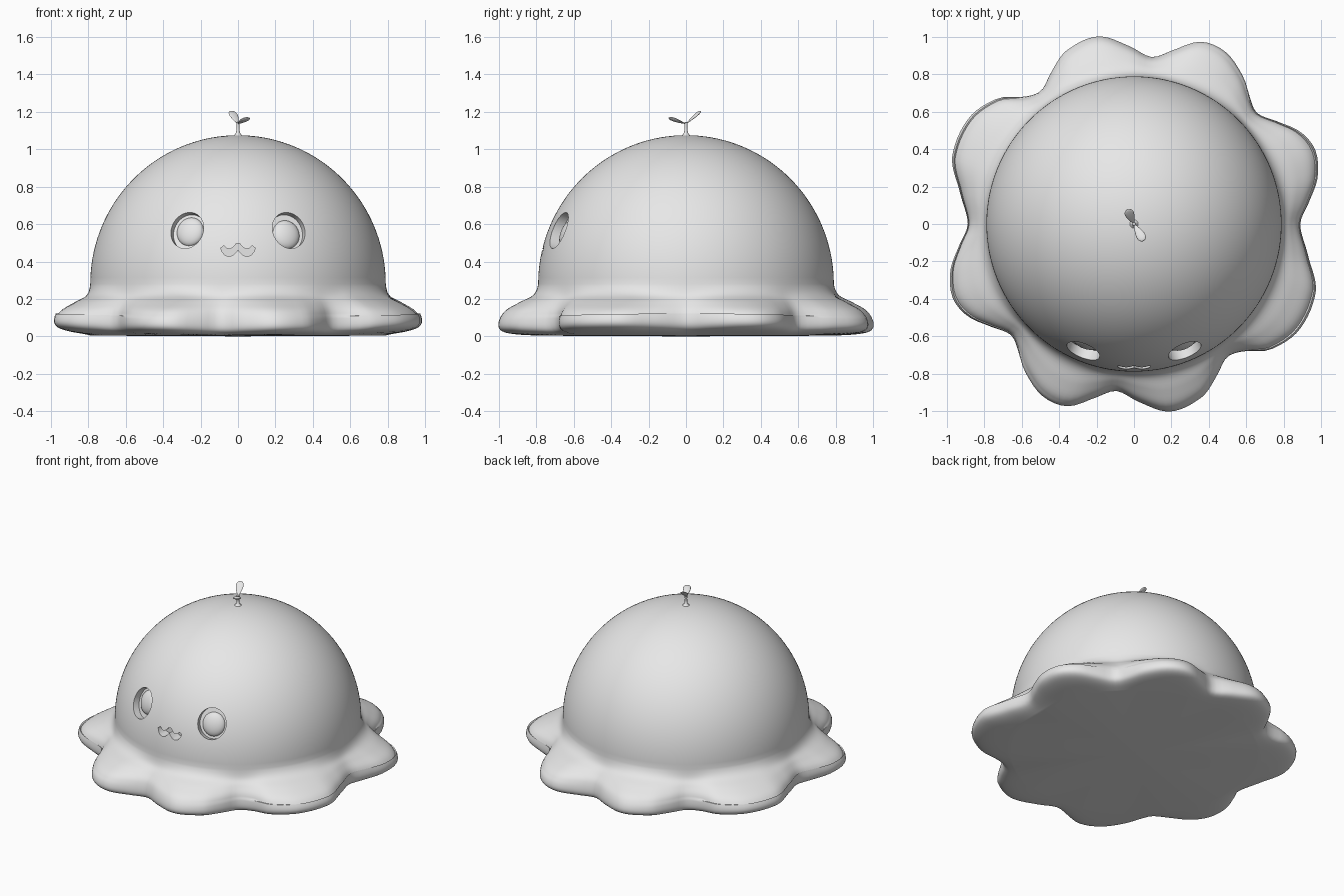
import bpy, bmesh
from math import sin, cos, pi, radians
from mathutils import Vector

if "Cube" in bpy.data.objects:
    bpy.data.objects.remove(bpy.data.objects["Cube"])

grey = bpy.data.materials.new("pale_grey")
grey.use_nodes = True
grey.diffuse_color = (0.8, 0.8, 0.8, 1)
grey.node_tree.nodes["Principled BSDF"].inputs["Base Color"].default_value = (0.8, 0.8, 0.8, 1)


def finish(name, bm):
    """Turn a bmesh into a named grey object."""
    bmesh.ops.recalc_face_normals(bm, faces=bm.faces)
    mesh = bpy.data.meshes.new(name)
    bm.to_mesh(mesh)
    bm.free()
    obj = bpy.data.objects.new(name, mesh)
    mesh.materials.append(grey)
    bpy.context.collection.objects.link(obj)
    return obj


def select(obj):
    bpy.ops.object.select_all(action='DESELECT')
    obj.select_set(True)
    bpy.context.view_layer.objects.active = obj


def smooth(obj, angle=40):
    select(obj)
    bpy.ops.object.shade_smooth_by_angle(angle=radians(angle))


def spline(a, b, c, d, t):
    """Catmull-Rom value between b and c."""
    return b + 0.5 * t * (c - a + t * (2*a - 5*b + 4*c - d + t * (3*(b - c) + d - a)))


def loft(bm, rings, start, end):
    """Bridge closed rings of points and close both ends at a point."""
    loops = [[bm.verts.new(p) for p in ring] for ring in rings]
    n = len(loops[0])
    first, last = bm.verts.new(start), bm.verts.new(end)
    for i in range(n):
        j = (i + 1) % n
        bm.faces.new((first, loops[0][i], loops[0][j]))
        bm.faces.new((last, loops[-1][j], loops[-1][i]))
        for a, b in zip(loops, loops[1:]):
            bm.faces.new((a[i], b[i], b[j], a[j]))


# Skirt outline: angle and radius over half a turn, repeated for the other half
half = [(0, .888), (8, .95), (14, 1.01), (22, 1.045), (29, 1.015), (36, .937),
        (42, .885), (47, .913), (53, .976), (62, 1.04), (70, 1.035), (78, .945),
        (84, .897), (91, .947), (101, 1.02), (112, .99), (119, .92), (125, .868),
        (131, .9), (137, .988), (147, 1.047), (160, 1.034), (169, .95)]
knots = [(a + turn, r) for turn in (-180, 0, 180) for a, r in half]


def skirt_radius(deg):
    deg %= 180
    i = max(k for k in range(len(knots)) if knots[k][0] <= deg)
    t = (deg - knots[i][0]) / (knots[i + 1][0] - knots[i][0])
    return spline(*(knots[i + k][1] for k in (-1, 0, 1, 2)), t)


# Body: round dome flowing into a wavy skirt with a flat underside
SIDES, WAIST, BASE, RISE = 180, .79, .28, .795
edge = [(-.02, .36), (0, .28), (.15, .222), (.5, .182), (.85, .135), (1, .075),
        (.95, .032), (.65, .012), (0, .004), (-.5, .002)]
profile = []
for i in range(1, len(edge) - 2):
    for s in range(5):
        four = edge[i - 1:i + 3]
        profile.append([spline(*(p[k] for p in four), s / 5) for k in (0, 1)])
profile.append(edge[-2])

angles = [2 * pi * i / SIDES for i in range(SIDES)]
outline = [skirt_radius(360 * i / SIDES) for i in range(SIDES)]
rings = []
for i in range(1, 36):
    lat = pi / 2 * (1 - i / 36)
    r = WAIST * cos(lat)
    rings.append([(r * cos(a), r * sin(a), BASE + RISE * sin(lat)) for a in angles])
for f, z in profile:
    ring = []
    for a, big in zip(angles, outline):
        r = WAIST + (big - WAIST) * f
        lift = .025 * cos(a) ** 2 * max(0, f) if z < .1 else 0
        ring.append((r * cos(a), r * sin(a), z + lift))
    rings.append(ring)
bm = bmesh.new()
loft(bm, rings, (0, 0, BASE + RISE), (0, 0, 0))
body = finish("body", bm)


def carve(target, cutter):
    """Cut a helper shape out of the target and remove the helper."""
    cutter.hide_render = True
    mod = target.modifiers.new("carve", 'BOOLEAN')
    mod.operation, mod.solver, mod.object = 'DIFFERENCE', 'EXACT', cutter
    select(target)
    bpy.ops.object.modifier_apply(modifier=mod.name)
    bpy.data.objects.remove(cutter)


def prism(name, points, depth):
    """Extrude a front outline of points along the given depth vector."""
    bm = bmesh.new()
    face = bm.faces.new([bm.verts.new(p) for p in points])
    out = bmesh.ops.extrude_face_region(bm, geom=[face])
    moved = [v for v in out["geom"] if isinstance(v, bmesh.types.BMVert)]
    bmesh.ops.translate(bm, verts=moved, vec=depth)
    return finish(name, bm)


# Eye sockets with a rounded eyeball in each
for side, label in ((1, "left"), (-1, "right")):
    centre = Vector((.27 * side, -.675, .565))
    inward = Vector((-.3 * side, .9, -.3)).normalized()
    across = Vector((.9 * side, .3, 0)).normalized()
    up = across.cross(inward).normalized()
    ring = [centre - inward * .12 + across * (.093 * cos(t)) + up * (.103 * sin(t))
            for t in (2 * pi * i / 48 for i in range(48))]
    carve(body, prism("socket_cutter", ring, inward * .165))
    bm = bmesh.new()
    bmesh.ops.create_uvsphere(bm, u_segments=32, v_segments=16, radius=1)
    for v in bm.verts:
        x, y, z = v.co
        v.co = centre + inward * (.05 - .035 * z) + across * (.075 * x) + up * (.08 * y - .008)
    smooth(finish(label + "_eyeball", bm))

# Mouth: wavy two-lobed cut
upper = [(-.092, .472), (-.075, .485), (-.06, .47), (-.042, .466), (-.024, .478), (-.01, .495)]
lower = [(0, .462), (-.012, .448), (-.03, .432), (-.05, .427), (-.07, .434), (-.085, .452)]
left_half = lower + upper
mirrored = [(-x, z) for x, z in reversed(left_half[1:])]
mouth = [(x, -.9, z) for x, z in left_half + mirrored]
carve(body, prism("mouth_cutter", mouth, Vector((0, .2, 0))))
smooth(body)

# Sprout: flared stem and two leaves
bm = bmesh.new()
stem = [(.03, 1.07), (.014, 1.08), (.009, 1.095), (.008, 1.12), (.009, 1.142)]
loft(bm, [[(r * cos(2 * pi * i / 16), r * sin(2 * pi * i / 16), z) for i in range(16)]
          for r, z in stem], (0, 0, 1.06), (0, 0, 1.147))
smooth(finish("stem", bm))


def leaf(name, tip, width, thick):
    """Teardrop leaf from the top of the stem to its tip."""
    root = Vector((0, 0, 1.135))
    along = Vector(tip) - root
    across = along.cross(Vector((0, 0, 1))).normalized()
    normal = across.cross(along).normalized()
    bm = bmesh.new()
    bmesh.ops.create_uvsphere(bm, u_segments=24, v_segments=16, radius=1)
    for v in bm.verts:
        x, y, z = v.co
        t = (z + 1) / 2
        taper = .25 + .85 * t
        v.co = root + along * t + across * (x * width * taper) + normal * (y * thick * taper)
    smooth(finish(name, bm))


leaf("back_leaf", (-.035, .078, 1.205), .032, .008)
leaf("front_leaf", (.052, -.09, 1.168), .032, .012)
